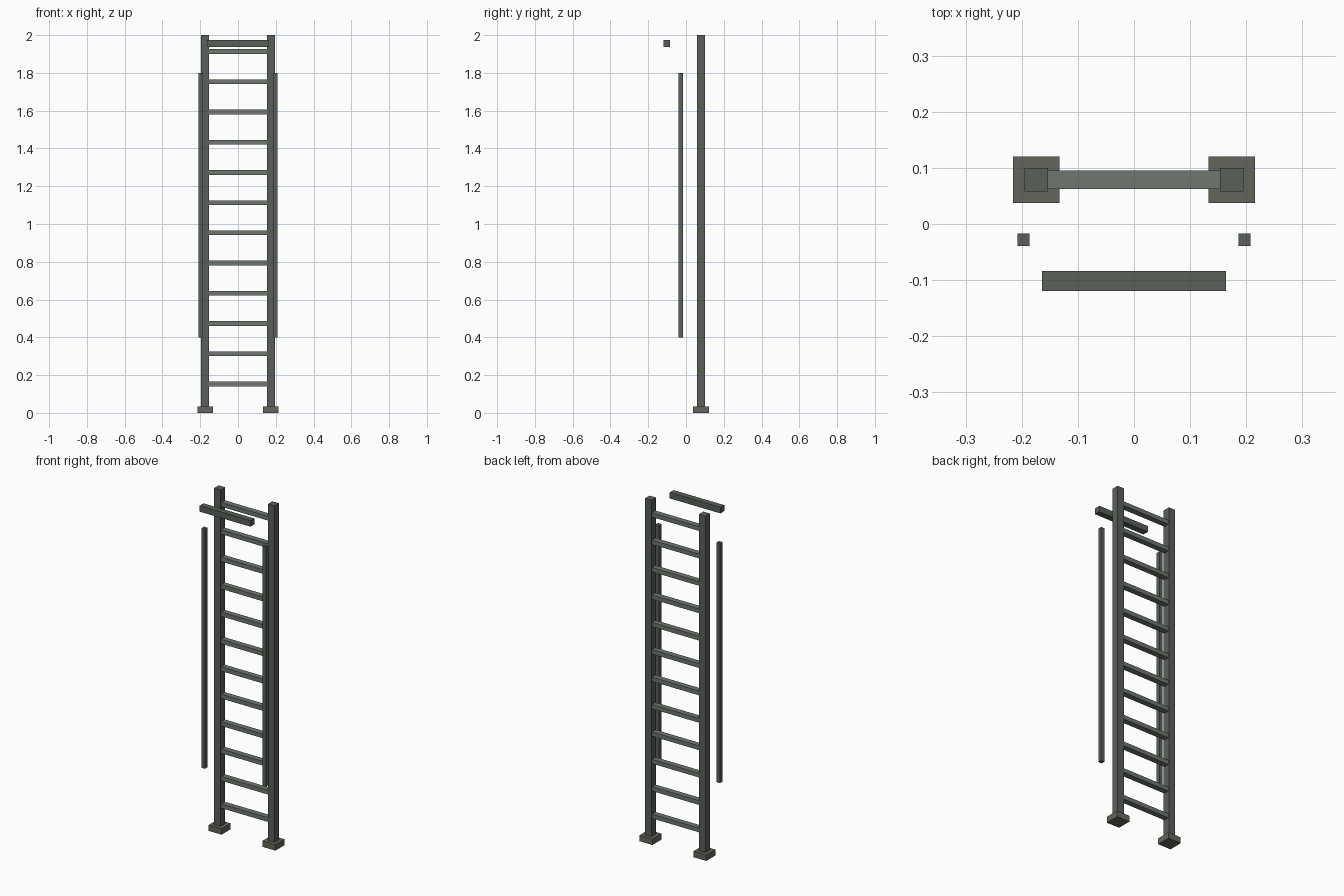
import bpy

if "Cube" in bpy.data.objects:
    bpy.data.objects.remove(bpy.data.objects["Cube"])


def material(name, rgb):
    m = bpy.data.materials.new(name)
    m.diffuse_color = (*rgb, 1)
    m.use_nodes = True
    m.node_tree.nodes["Principled BSDF"].inputs["Base Color"].default_value = m.diffuse_color
    return m


dark = material("dark_steel", (0.10, 0.115, 0.10))
light = material("rung_steel", (0.16, 0.18, 0.16))
pad = material("foot_pad", (0.13, 0.13, 0.11))


def box(name, lo, hi, mat):
    bpy.ops.mesh.primitive_cube_add(size=1, location=[(a + b) / 2 for a, b in zip(lo, hi)])
    ob = bpy.context.object
    ob.name = name
    ob.scale = [b - a for a, b in zip(lo, hi)]
    bpy.ops.object.transform_apply(location=False, rotation=False, scale=True)
    ob.data.materials.append(mat)
    return ob


def post(name, x, y, width, z0, z1, mat):
    h = width / 2
    return box(name, (x - h, y - h, z0), (x + h, y + h, z1), mat)


LADDER_Y = 0.079

# Mirrored uprights, feet and free-standing hand rails
for side, s in (("left", -1), ("right", 1)):
    post(f"{side}_foot", s * 0.174, LADDER_Y, 0.083, 0, 0.035, pad)
    post(f"{side}_upright", s * 0.174, LADDER_Y, 0.042, 0.02, 2.0, dark)
    post(f"{side}_hand_rail", s * 0.197, -0.028, 0.022, 0.4, 1.8, dark)

# Twelve evenly spaced rungs
for i in range(12):
    z = 0.153 + i * 0.16
    box(f"rung_{i + 1}", (-0.16, LADDER_Y - 0.0165, z - 0.0125),
        (0.16, LADDER_Y + 0.0165, z + 0.0125), light)

# Grab bar in front of the top
box("top_grab_bar", (-0.164, -0.119, 1.938), (0.164, -0.084, 1.973), dark)
